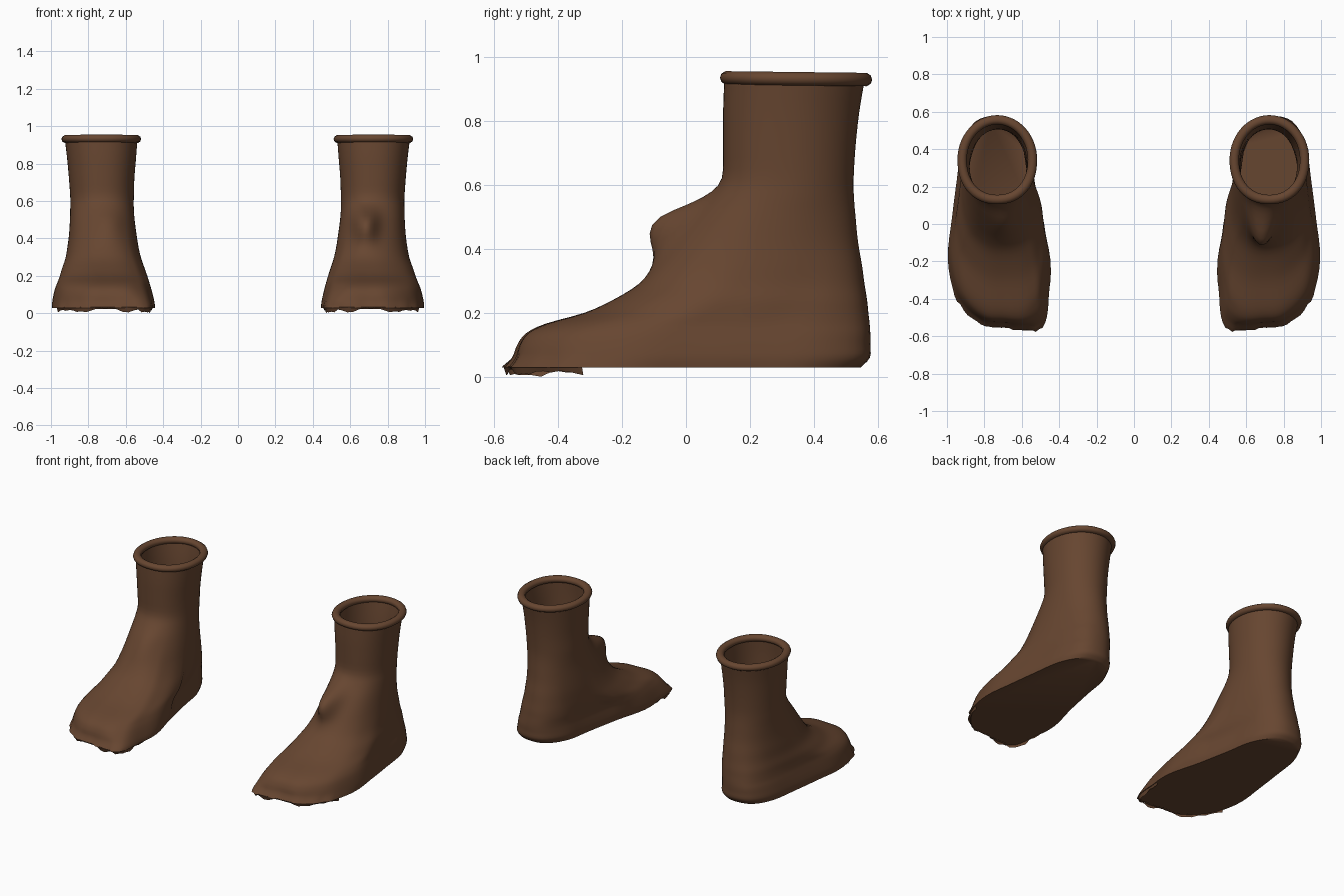
import bpy, bmesh, math, random
from mathutils import Vector

if "Cube" in bpy.data.objects:
    bpy.data.objects.remove(bpy.data.objects["Cube"])

N = 72
leather = bpy.data.materials.new("brown leather")
leather.diffuse_color = (0.135, 0.061, 0.03, 1)
leather.use_nodes = True
leather.node_tree.nodes["Principled BSDF"].inputs["Base Color"].default_value = leather.diffuse_color

# Sole outline (x, y) of one boot, starting at the heel
OUTLINE = [(.735, .575), (.643, .535), (.575, .42), (.545, .25), (.50, .02), (.447, -.2),
           (.455, -.38), (.475, -.53), (.55, -.575), (.68, -.56), (.79, -.55), (.89, -.48),
           (.96, -.37), (.995, -.18), (.975, .02), (.95, .22), (.92, .42), (.85, .545)]

# Height sections: z, front y, back y, inner x, outer x, share of sole outline
SECTIONS = [(.028, -.575, .545, .445, .995, 1), (.06, -.55, .575, .445, .993, 1),
            (.10, -.535, .576, .45, .985, 1), (.135, -.51, .576, .457, .975, 1),
            (.165, -.45, .574, .465, .963, .93), (.20, -.325, .57, .475, .95, .83),
            (.24, -.235, .566, .488, .938, .68), (.29, -.15, .558, .505, .92, .5),
            (.35, -.09, .55, .52, .908, .3), (.42, -.035, .538, .533, .898, .15),
            (.50, .03, .53, .545, .892, .05), (.56, .08, .525, .55, .89, 0),
            (.62, .113, .524, .55, .89, 0), (.72, .116, .53, .547, .897, 0),
            (.83, .116, .542, .538, .907, 0), (.935, .12, .56, .53, .92, 0)]


def spline(pts, steps, closed):
    """Smooth curve through the points."""
    pts = [Vector(p) for p in pts]
    n = len(pts)
    get = (lambda i: pts[i % n]) if closed else (lambda i: pts[max(0, min(n - 1, i))])
    out = []
    for k in range(steps):
        f = k * n / steps if closed else k * (n - 1) / (steps - 1)
        i = min(int(f), n - 1)
        t = f - i
        a, b, c, d = get(i - 1), get(i), get(i + 1), get(i + 2)
        out.append(b + (c - a) * (t / 2) + (a * 2 - b * 5 + c * 4 - d) * (t * t / 2)
                   + (b * 3 - a - c * 3 + d) * (t ** 3 / 2))
    return out


def rounded(u, v):
    """Direction projected on an oval that is slightly fuller at the front."""
    p = 2.2 if v < 0 else 2
    r = (abs(u) ** p + abs(v) ** p) ** (1 / p)
    return u / r, v / r


def finish(bm, name, angle):
    bmesh.ops.recalc_face_normals(bm, faces=bm.faces)
    mesh = bpy.data.meshes.new(name)
    bm.to_mesh(mesh)
    bm.free()
    obj = bpy.data.objects.new(name, mesh)
    bpy.context.collection.objects.link(obj)
    mesh.materials.append(leather)
    bpy.ops.object.select_all(action='DESELECT')
    obj.select_set(True)
    bpy.context.view_layer.objects.active = obj
    bpy.ops.object.shade_smooth_by_angle(angle=math.radians(angle))
    return obj


def bridge(bm, rings, closed=False):
    pairs = list(zip(rings, rings[1:])) + ([(rings[-1], rings[0])] if closed else [])
    for a, b in pairs:
        for i in range(len(a)):
            j = (i + 1) % len(a)
            bm.faces.new((a[i], a[j], b[j], b[i]))


foot = [((p.x - .72) / .275, p.y / .575) for p in spline(OUTLINE, N, True)]
rows = spline(SECTIONS, 46, False)


def boot(side, name, bump, shift):
    rng = random.Random(4)
    ragged = [rng.uniform(-.008, .012) for _ in range(N)]
    bm = bmesh.new()
    rings = []
    for z, yf, yb, xi, xo, share in rows:
        ring = []
        slope = min(1, max(0, (z - .04) / .1))
        dx = shift * min(1, max(0, (z - .05) / .3))
        for i, (u, v) in enumerate(foot):
            ue, ve = rounded(u, v)
            # The inner toe corner slopes down
            s = share * (1 - .5 * slope * min(1, max(0, -u * 1.3))) if v < 0 else share
            u2 = ue + (u - ue) * s
            v2 = ve + (v - ve) * s
            x = (xi + xo) / 2 + u2 * (xo - xi) / 2
            y = (yf + yb) / 2 + v2 * (yb - yf) / 2
            if v2 < 0:
                # Instep lump
                rise = math.exp(-((z - .485) / (.065 if z > .485 else .1)) ** 2)
                y -= bump * rise * math.exp(-abs((x - .68) / .065) ** 2.4)
            # Ragged toe
            if z < .09 and y < -.33:
                y += ragged[i] * (.09 - z) / .06
            ring.append(bm.verts.new((side * x + dx, y, z)))
        rings.append(ring)
    bridge(bm, rings)
    bm.faces.new(rings[0])
    obj = finish(bm, name + "_boot", 50)
    wall = obj.modifiers.new("wall", 'SOLIDIFY')
    wall.thickness = .018
    wall.offset = -1

    # Rolled cuff
    bm = bmesh.new()
    rings = []
    for i in range(56):
        a = math.tau * i / 56
        ce, se = rounded(math.cos(a), math.sin(a))
        ring = []
        for k in range(10):
            b = math.tau * k / 10
            c = .025 * math.cos(b)
            y = .344 + (.213 + c) * se
            ring.append(bm.verts.new((side * (.724 + (.188 + c) * ce) + shift, y,
                                      .931 - .012 * (y - .344) + .022 * math.sin(b))))
        rings.append(ring)
    bridge(bm, rings, True)
    finish(bm, name + "_cuff", 60)

    # Torn edge hanging under the toe
    bm = bmesh.new()
    top, low = [], []
    for u, v in foot:
        x, y = .72 + u * .272, v * .57
        if y < -.31:
            drop = rng.uniform(.008, .024) if abs(x - .7) > .08 else .006
            top.append(bm.verts.new((side * x, y, .032)))
            low.append(bm.verts.new((side * (.72 + (x - .72) * .97), y * .985, .028 - drop)))
    low[3].co.z = 0
    for i in range(len(top) - 1):
        bm.faces.new((top[i], top[i + 1], low[i + 1], low[i]))
    finish(bm, name + "_torn_edge", 30)


boot(1, "right", .12, 0)
boot(-1, "left", .02, -.007)
